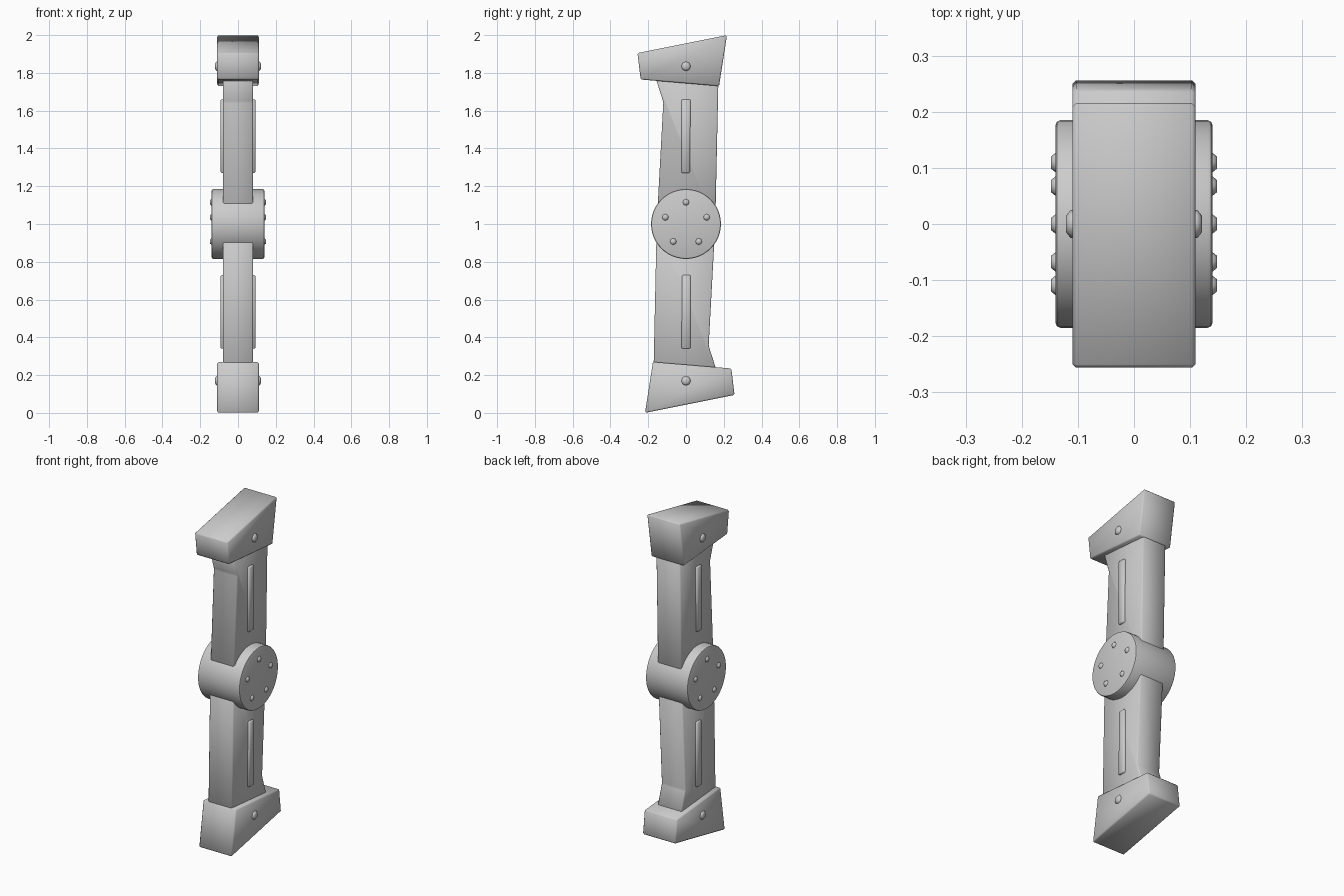
import bpy, bmesh, math
from mathutils import Matrix

if "Cube" in bpy.data.objects:
    bpy.data.objects.remove(bpy.data.objects["Cube"])

grey = bpy.data.materials.new("plain grey")
grey.diffuse_color = (0.6, 0.6, 0.6, 1)
grey.use_nodes = True
grey.node_tree.nodes["Principled BSDF"].inputs["Base Color"].default_value = grey.diffuse_color


def finish(name, bm, bevel=0.0, angle=None):
    """Turn a bmesh into a named, bevelled, smooth-shaded object."""
    bmesh.ops.recalc_face_normals(bm, faces=bm.faces)
    if bevel:
        bmesh.ops.bevel(bm, geom=bm.edges[:], offset=bevel, segments=1,
                        profile=0.5, affect='EDGES')
    me = bpy.data.meshes.new(name)
    bm.to_mesh(me)
    bm.free()
    me.materials.append(grey)
    ob = bpy.data.objects.new(name, me)
    bpy.context.collection.objects.link(ob)
    if angle is None:
        me.shade_smooth()
    else:
        bpy.ops.object.select_all(action='DESELECT')
        ob.select_set(True)
        bpy.context.view_layer.objects.active = ob
        bpy.ops.object.shade_smooth_by_angle(angle=math.radians(angle))
    return ob


def slab(name, profile, half_x, bevel):
    """Extrude a side (y, z) profile across x."""
    bm = bmesh.new()
    face = bm.faces.new([bm.verts.new((-half_x, y, z)) for y, z in profile])
    ext = bmesh.ops.extrude_face_region(bm, geom=[face])
    for v in ext["geom"]:
        if isinstance(v, bmesh.types.BMVert):
            v.co.x = half_x
    return finish(name, bm, bevel)


def flip(points):
    """Half turn about the hub axis: the lower half repeats the upper half."""
    return [(-y, 2 - z) for y, z in points]


def stud(name, side, y, z, r, x0, x1, sides=8):
    """Small tapered screw head pointing outwards along x."""
    bm = bmesh.new()
    rings = []
    for x, rad in ((x0, r), ((x0 + x1) / 2, r), (x1, r * 0.6)):
        rings.append([bm.verts.new((side * x,
                                    y + rad * math.cos(math.tau * i / sides),
                                    z + rad * math.sin(math.tau * i / sides)))
                      for i in range(sides)])
    for a, b in zip(rings, rings[1:]):
        for i in range(sides):
            j = (i + 1) % sides
            bm.faces.new((a[i], a[j], b[j], b[i]))
    bm.faces.new(rings[0])
    bm.faces.new(rings[-1])
    return finish(name, bm)


# Upper half outlines, seen from the side
cap = [(-0.24, 1.765), (0.175, 1.73), (0.217, 2.0), (-0.257, 1.905)]
arm = [(-0.155, 1.0), (0.155, 1.0), (0.172, 1.78), (-0.163, 1.78), (-0.12, 1.645)]
rib = [(-0.024, 1.27), (0.02, 1.27), (0.024, 1.66), (-0.024, 1.66)]

for half, turn in (("upper", lambda p: p), ("lower", flip)):
    slab(half + "_cap", turn(cap), 0.11, 0.007)
    slab(half + "_arm", turn(arm), 0.08, 0.006)
    slab(half + "_side_rib", turn(rib), 0.092, 0.005)

# Round hub with chamfered rims
bm = bmesh.new()
bmesh.ops.create_cone(bm, cap_ends=True, segments=48, radius1=0.185, radius2=0.185,
                      depth=0.28, matrix=Matrix.Rotation(math.pi / 2, 4, 'Y'))
rims = [e for e in bm.edges if abs(e.verts[0].co.x - e.verts[1].co.x) < 1e-4]
bmesh.ops.bevel(bm, geom=rims, offset=0.009, segments=2, profile=0.5, affect='EDGES')
bmesh.ops.translate(bm, verts=bm.verts, vec=(0, 0, 1))
finish("hub", bm, angle=35)

# Screws on both sides
for side, label in ((1, "right"), (-1, "left")):
    for i in range(5):
        a = math.pi / 2 + math.tau * i / 5
        stud(f"{label}_hub_screw_{i + 1}", side,
             0.115 * math.cos(a), 1 + 0.115 * math.sin(a), 0.018, 0.13, 0.148)
    for half, z in (("upper", 1.835), ("lower", 0.17)):
        stud(f"{label}_{half}_cap_bolt", side, 0, z, 0.025, 0.105, 0.121)
